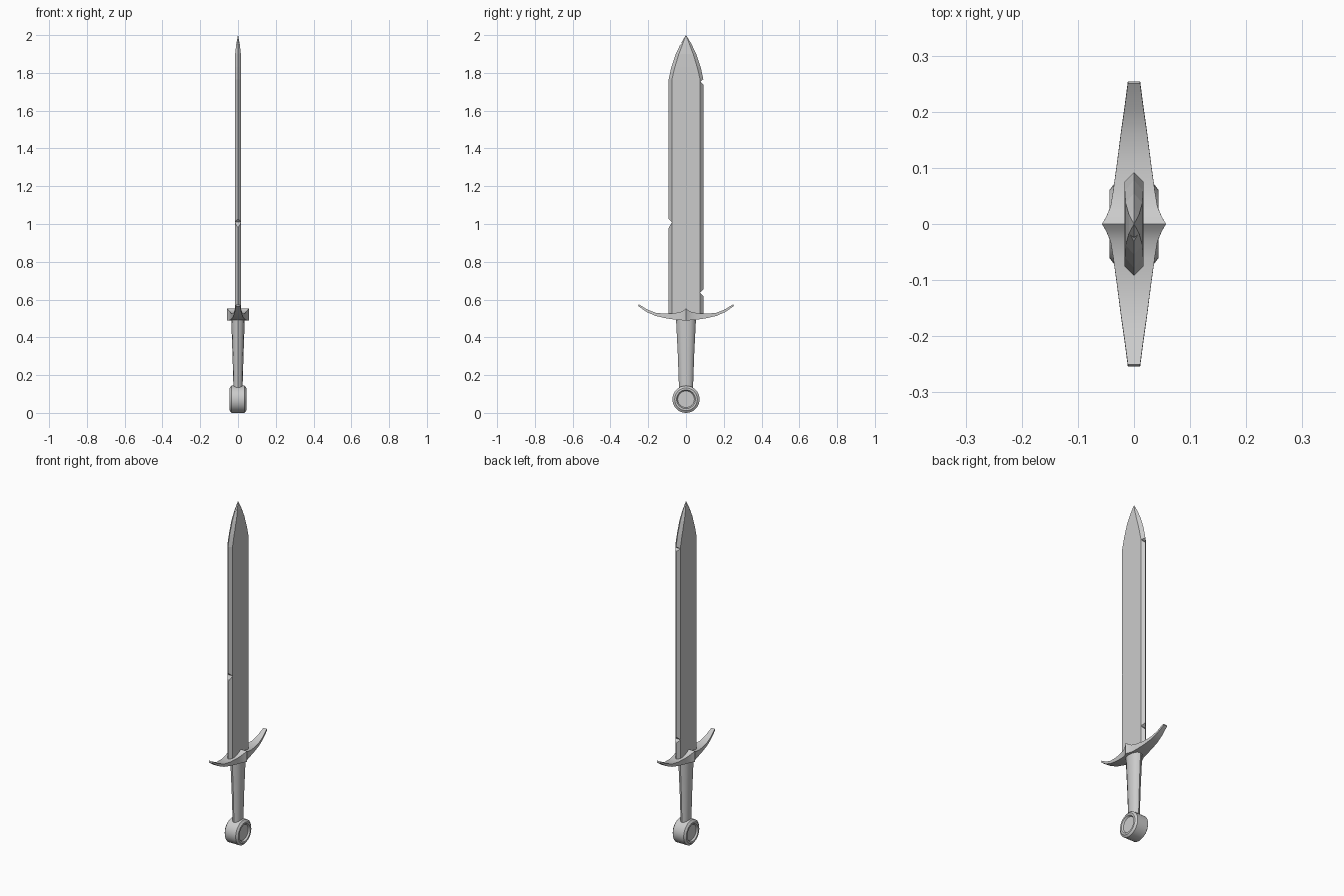
import bpy, bmesh
from math import cos, sin, pi, radians

cube = bpy.data.objects.get("Cube")
if cube:
    bpy.data.objects.remove(cube, do_unlink=True)

steel = bpy.data.materials.new("grey steel")
steel.use_nodes = True
steel.diffuse_color = (0.6, 0.6, 0.6, 1)
steel.node_tree.nodes["Principled BSDF"].inputs["Base Color"].default_value = (0.6, 0.6, 0.6, 1)


def loft(name, rings, smooth=None):
    """Skin equal-length rings of points and cap both ends."""
    bm = bmesh.new()
    loops = [[bm.verts.new(p) for p in ring] for ring in rings]
    n = len(loops[0])
    for a, b in zip(loops, loops[1:]):
        for i in range(n):
            j = (i + 1) % n
            bm.faces.new((a[i], a[j], b[j], b[i]))
    bm.faces.new(loops[0])
    bm.faces.new(loops[-1])
    bmesh.ops.remove_doubles(bm, verts=bm.verts, dist=1e-5)
    bmesh.ops.recalc_face_normals(bm, faces=bm.faces)
    mesh = bpy.data.meshes.new(name)
    bm.to_mesh(mesh)
    bm.free()
    mesh.materials.append(steel)
    obj = bpy.data.objects.new(name, mesh)
    bpy.context.collection.objects.link(obj)
    bpy.ops.object.select_all(action='DESELECT')
    obj.select_set(True)
    bpy.context.view_layer.objects.active = obj
    if smooth:
        bpy.ops.object.shade_smooth_by_angle(angle=radians(smooth))
    return obj


# Blade: six-sided section (height, edge width, flat width, half thickness)
def blade_ring(z, edge, flat, x):
    return [(0, -edge, z), (x, -flat, z), (x, flat, z),
            (0, edge, z), (-x, flat, z), (-x, -flat, z)]


blade = loft("blade", [blade_ring(*s) for s in (
    (0.51, 0.092, 0.075, 0.017), (1.765, 0.092, 0.075, 0.017),
    (1.83, 0.078, 0.059, 0.0165), (1.9, 0.054, 0.038, 0.015),
    (1.955, 0.028, 0.017, 0.009), (2.0, 0.0004, 0.0002, 0.0002))])

# Battle nicks: wedges cut from the edges (side, apex y, top, apex z, bottom)
for side, depth, top, apex, bottom in (
        (-1, 0.074, 1.03, 1.01, 0.975), (1, 0.074, 0.657, 0.637, 0.615),
        (1, 0.076, 1.768, 1.754, 1.735), (-1, 0.019, 1.975, 1.957, 1.935)):
    wide = 0.094 if depth > 0.05 else 0.05
    cutter = loft("nick_cutter", [[(x, side * depth, apex), (x, side * wide, top),
                                   (x, side * wide, bottom)] for x in (-0.05, 0.05)])
    cutter.hide_render = True
    bpy.context.view_layer.objects.active = blade
    cut = blade.modifiers.new("nick", 'BOOLEAN')
    cut.operation = 'DIFFERENCE'
    cut.solver = 'EXACT'
    cut.object = cutter
    bpy.ops.object.modifier_apply(modifier=cut.name)
    bpy.data.objects.remove(cutter, do_unlink=True)

# Crossguard: upswept arms, sections from the middle out (y, half width, bottom, top)
arm = [(0, 0.057, 0.49, 0.553), (0.012, 0.050, 0.490, 0.543),
       (0.03, 0.042, 0.491, 0.534), (0.06, 0.037, 0.494, 0.528),
       (0.11, 0.030, 0.502, 0.525), (0.16, 0.0235, 0.514, 0.530),
       (0.205, 0.017, 0.534, 0.547), (0.25, 0.011, 0.566, 0.575)]


def guard_ring(side, y, x, low, high):
    out = side * (y + 0.004 * y / 0.25)
    return [(-x, out, low), (x, out, low), (x, side * y, high), (-x, side * y, high)]


loft("crossguard", [guard_ring(-1, *s) for s in reversed(arm)]
     + [guard_ring(1, *s) for s in arm[1:]], 20)


# Grip: tapered oval
def oval(z, rx, ry, n=12):
    return [(rx * cos(2 * pi * i / n), ry * sin(2 * pi * i / n), z) for i in range(n)]


loft("grip", [oval(0.125, 0.024, 0.037), oval(0.3, 0.029, 0.043),
              oval(0.5, 0.036, 0.053)], 40)


# Pommel: disc across x with chamfered rims and recessed faces
def disc(x, r, n=32):
    return [(x, r * cos(2 * pi * i / n), 0.072 + r * sin(2 * pi * i / n)) for i in range(n)]


rim = [(0.035, 0.044), (0.044, 0.050), (0.044, 0.060), (0.035, 0.072)]
loft("pommel", [disc(-x, r) for x, r in rim] + [disc(x, r) for x, r in reversed(rim)], 30)
